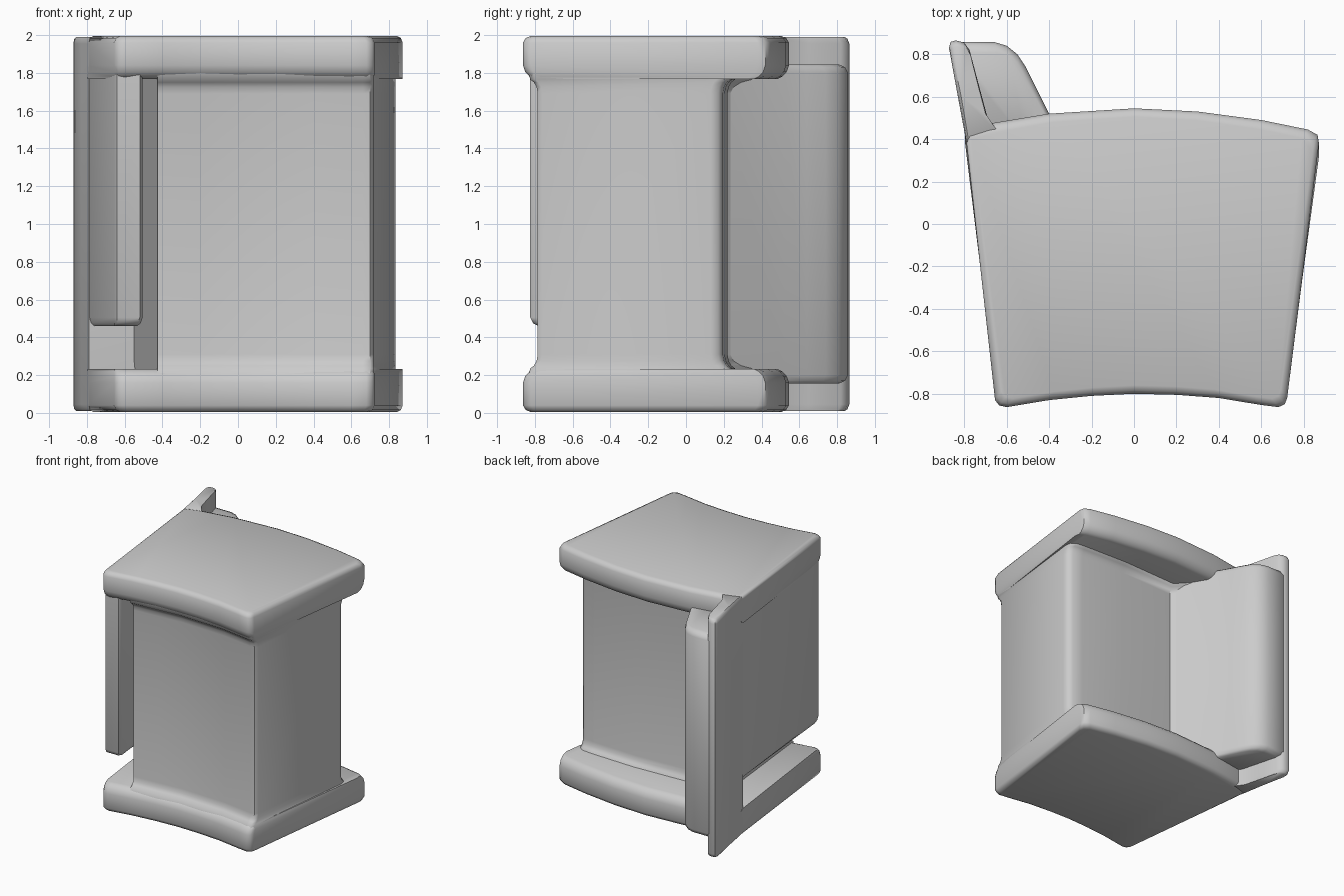
import bpy
import bmesh
import math

cube = bpy.data.objects.get("Cube")
if cube:
    bpy.data.objects.remove(cube, do_unlink=True)

grey = bpy.data.materials.new("plain grey")
grey.use_nodes = True
grey.diffuse_color = (0.6, 0.6, 0.6, 1)
grey.node_tree.nodes["Principled BSDF"].inputs["Base Color"].default_value = (0.6, 0.6, 0.6, 1)


def clamp(v):
    return max(-1.0, min(1.0, v))


def loft(name, outline, rings):
    """Stack a plan outline through rings of (z, growth in y, growth in x)."""
    xs, ys = zip(*outline)
    cx, cy = (min(xs) + max(xs)) / 2, (min(ys) + max(ys)) / 2
    hx, hy = (max(xs) - min(xs)) / 2, (max(ys) - min(ys)) / 2
    bm = bmesh.new()
    loops = []
    for z, gy, gx in rings:
        loops.append([bm.verts.new((x + gx * clamp(1.5 * (x - cx) / hx),
                                    y + gy * clamp(1.6 * (y - cy) / hy), z))
                      for x, y in outline])
    n = len(outline)
    for a, b in zip(loops, loops[1:]):
        for i in range(n):
            j = (i + 1) % n
            bm.faces.new((a[i], a[j], b[j], b[i]))
    bm.faces.new(loops[0])
    bm.faces.new(loops[-1])
    bmesh.ops.recalc_face_normals(bm, faces=bm.faces)
    mesh = bpy.data.meshes.new(name)
    bm.to_mesh(mesh)
    bm.free()
    mesh.materials.append(grey)
    obj = bpy.data.objects.new(name, mesh)
    bpy.context.collection.objects.link(obj)
    bpy.ops.object.select_all(action='DESELECT')
    obj.select_set(True)
    bpy.context.view_layer.objects.active = obj
    bpy.ops.object.shade_smooth_by_angle(angle=math.radians(48))
    return obj


# Matching end plates with a concave front, bowed back and rolled edges
plate = [(-0.655, -0.83), (-0.635, -0.855), (-0.60, -0.863), (-0.4, -0.83), (-0.2, -0.81),
         (0, -0.80), (0.2, -0.805), (0.4, -0.82), (0.6, -0.853), (0.68, -0.863),
         (0.71, -0.85), (0.722, -0.82), (0.872, 0.38), (0.865, 0.42), (0.82, 0.445),
         (0.6, 0.49), (0.3, 0.53), (0, 0.545), (-0.4, 0.52), (-0.7, 0.47), (-0.796, 0.44)]
plate_rings = [(0.005, -0.04, -0.03), (0.015, -0.015, -0.01), (0.04, 0, 0), (0.16, 0, 0),
               (0.195, -0.012, 0), (0.22, -0.035, 0), (0.232, -0.06, 0)]
loft("bottom_plate", plate, plate_rings)
loft("top_plate", plate, [(2 - z, gy, gx) for z, gy, gx in plate_rings])

# Column between the plates, flaring into them at front and back
column = [(-0.425, -0.76), (-0.2, -0.745), (0, -0.73), (0.4, -0.745), (0.66, -0.785),
          (0.70, -0.785), (0.72, -0.76), (0.833, 0.13), (0.825, 0.17), (0.79, 0.195),
          (0.7, 0.205), (0.3, 0.22), (-0.2, 0.20), (-0.4, 0.42), (-0.55, 0.36)]
flare = [(0.19, 0.05, 0), (0.235, 0.04, 0), (0.25, 0.02, 0), (0.275, 0.006, 0), (0.31, 0, 0)]
loft("column", column, flare + [(2 - z, gy, gx) for z, gy, gx in reversed(flare)])

# Side panel standing off the column, open below its lower edge
panel = [(-0.655, -0.80), (-0.64, -0.825), (-0.52, -0.825), (-0.505, -0.80),
         (-0.634, 0.42), (-0.79, 0.42)]
loft("side_panel", panel, [(0.46, -0.045, -0.03), (0.475, -0.015, -0.01),
                           (0.505, 0, 0), (1.82, 0, 0)])

# Rear wing: thick curved web between the plates
web = [(-0.785, 0.38), (-0.866, 0.83), (-0.845, 0.858), (-0.66, 0.858), (-0.60, 0.84),
       (-0.55, 0.80), (-0.51, 0.74), (-0.46, 0.64), (-0.40, 0.52), (-0.205, 0.19),
       (-0.3, 0.1), (-0.5, 0.36)]
web_rings = [(0.155, -0.05, -0.03), (0.17, -0.015, -0.01), (0.20, 0, 0)]
loft("wing_web", web, web_rings + [(2 - z, gy, gx) for z, gy, gx in reversed(web_rings)])

# Thin outer rim of the wing over the full height
rim = [(-0.789, 0.38), (-0.83, 0.6), (-0.872, 0.83), (-0.865, 0.858), (-0.84, 0.865),
       (-0.80, 0.855), (-0.775, 0.82), (-0.73, 0.65), (-0.69, 0.5), (-0.62, 0.40)]
rim_rings = [(0.01, -0.025, -0.015), (0.02, -0.01, -0.005), (0.045, 0, 0)]
loft("wing_rim", rim, rim_rings + [(2 - z, gy, gx) for z, gy, gx in reversed(rim_rings)])
